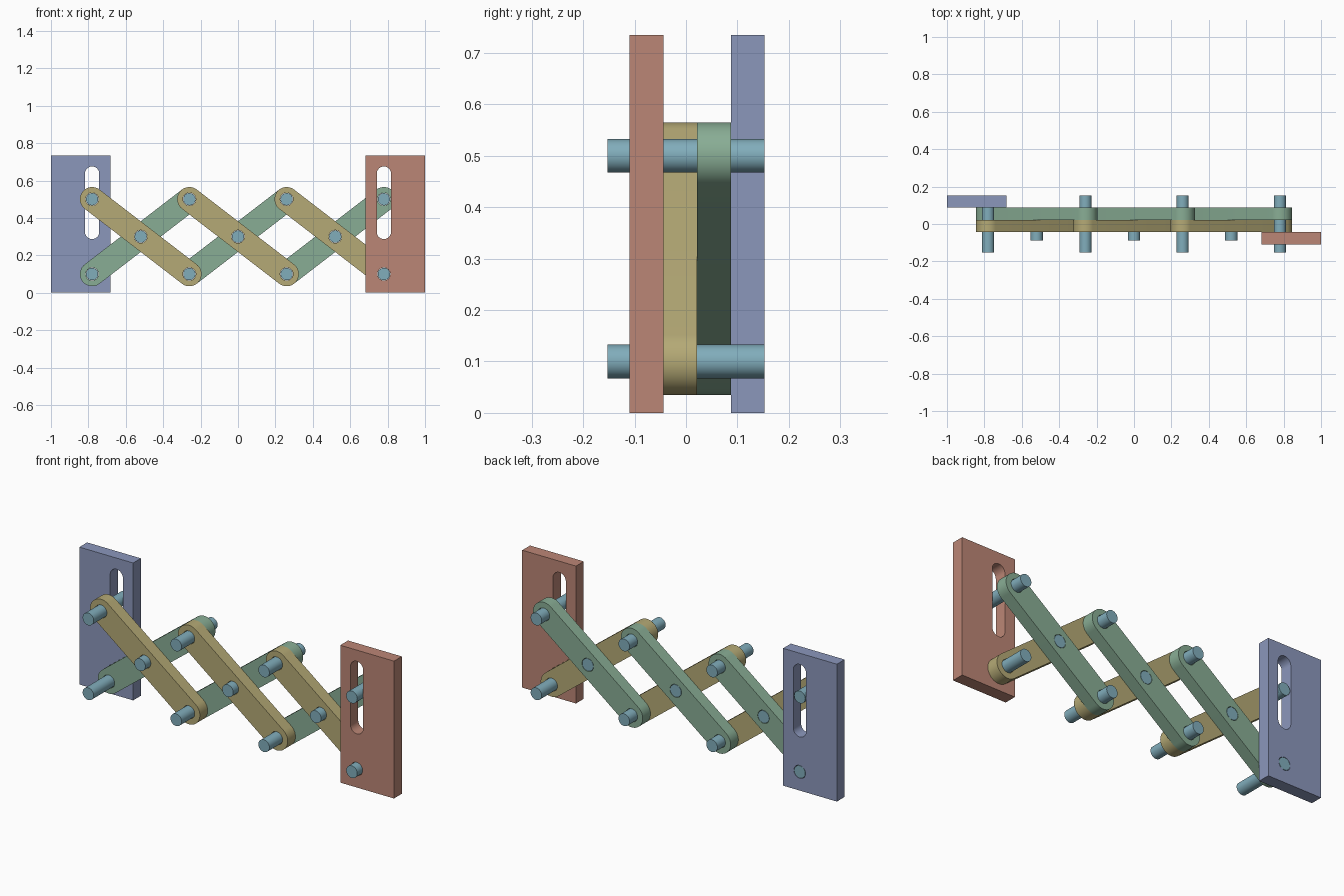
import bpy
from math import sin, cos, pi, atan2, radians

if "Cube" in bpy.data.objects:
    bpy.data.objects.remove(bpy.data.objects["Cube"])

PIN_R, HOLE_R, BAR_R = 0.0327, 0.0345, 0.065
Z_LOW, Z_HIGH, STEP = 0.1, 0.5, 0.52
# y planes between the layers, front to back
Y = [-0.1095, -0.0437, 0.0218, 0.0873, 0.1525]


def material(name, rgb):
    m = bpy.data.materials.new(name)
    m.diffuse_color = (*rgb, 1)
    m.use_nodes = True
    m.node_tree.nodes["Principled BSDF"].inputs["Base Color"].default_value = m.diffuse_color
    return m


BLUE = material("blue", (0.26, 0.31, 0.50))
RED = material("red", (0.50, 0.24, 0.18))
GOLD = material("gold", (0.46, 0.40, 0.18))
GREEN = material("green", (0.25, 0.42, 0.30))
STEEL = material("steel_blue", (0.22, 0.42, 0.50))


def capsule(a, b, r, n=24):
    """Rounded slot outline from a to b in the x-z plane."""
    t = atan2(b[1] - a[1], b[0] - a[0])
    pts = []
    for c, start in ((b, t - pi / 2), (a, t + pi / 2)):
        pts += [(c[0] + r * cos(start + pi * i / n), c[1] + r * sin(start + pi * i / n))
                for i in range(n + 1)]
    return pts


def circle(c, r, n=48):
    return [(c[0] + r * cos(2 * pi * i / n), c[1] + r * sin(2 * pi * i / n)) for i in range(n)]


def slab(name, loops, y0, y1, mat):
    """Flat part: the first loop is the outline, the others are openings."""
    cu = bpy.data.curves.new(name, 'CURVE')
    cu.dimensions, cu.fill_mode = '2D', 'BOTH'
    cu.extrude = (y1 - y0) / 2
    for loop in loops:
        s = cu.splines.new('POLY')
        s.points.add(len(loop) - 1)
        for p, (x, z) in zip(s.points, loop):
            p.co = (x, z, 0, 1)
        s.use_cyclic_u = True
    ob = bpy.data.objects.new(name, cu)
    bpy.context.collection.objects.link(ob)
    ob.location.y = (y0 + y1) / 2
    ob.rotation_euler.x = pi / 2
    bpy.ops.object.select_all(action='DESELECT')
    ob.select_set(True)
    bpy.context.view_layer.objects.active = ob
    bpy.ops.object.convert(target='MESH')
    ob = bpy.context.object
    ob.data.materials.clear()
    ob.data.materials.append(mat)
    bpy.ops.object.shade_smooth_by_angle(angle=radians(30))


def pin(name, x, z, y0, y1):
    bpy.ops.mesh.primitive_cylinder_add(vertices=48, radius=PIN_R, depth=y1 - y0,
                                        location=(x, (y0 + y1) / 2, z), rotation=(pi / 2, 0, 0))
    ob = bpy.context.object
    ob.name = name
    ob.data.materials.append(STEEL)
    bpy.ops.object.shade_smooth_by_angle(angle=radians(30))


# scissor bars: gold in front, green behind, with a pivot at each crossing
for i in range(3):
    xl = -1.5 * STEP + i * STEP
    xr, mid = xl + STEP, (xl + STEP / 2, (Z_LOW + Z_HIGH) / 2)
    for name, a, b, y0, y1, mat in (
            ("front_bar", (xl, Z_HIGH), (xr, Z_LOW), Y[1], Y[2], GOLD),
            ("back_bar", (xl, Z_LOW), (xr, Z_HIGH), Y[2], Y[3], GREEN)):
        slab(f"{name}_{i + 1}", [capsule(a, b, BAR_R)] + [circle(c, HOLE_R) for c in (a, mid, b)],
             y0, y1, mat)
    pin(f"middle_pin_{i + 1}", *mid, -0.087, Y[3])

# long pins joining the bar ends
for i in range(4):
    for name, z in (("lower_pin", Z_LOW), ("upper_pin", Z_HIGH)):
        pin(f"{name}_{i + 1}", -1.5 * STEP + i * STEP, z, -Y[4], Y[4])

# slotted end plates
for name, s, y0, y1, mat in (("left_plate", -1, Y[3], Y[4], BLUE),
                             ("right_plate", 1, Y[0], Y[1], RED)):
    x = s * 1.5 * STEP
    outline = [(s * 0.682, 0), (s, 0), (s, 0.735), (s * 0.682, 0.735)]
    slab(name, [outline, capsule((x, 0.325), (x, 0.637), 0.038), circle((x, Z_LOW), HOLE_R)],
         y0, y1, mat)
